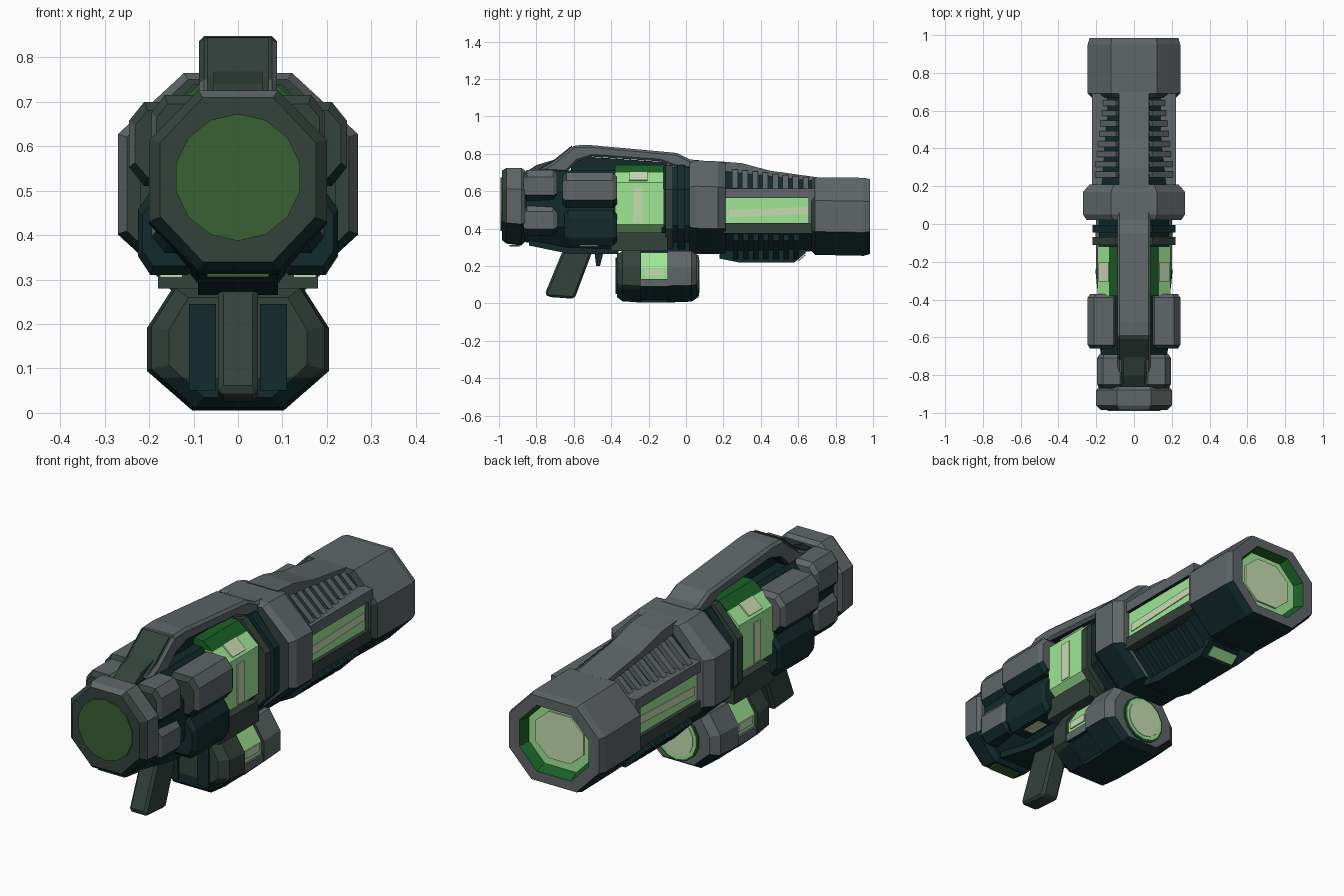
import bpy, bmesh, math
from mathutils import Matrix, Vector

if "Cube" in bpy.data.objects:
    bpy.data.objects.remove(bpy.data.objects["Cube"])


def material(name, *rgb):
    m = bpy.data.materials.new(name)
    m.use_nodes = True
    m.diffuse_color = (*rgb, 1)
    m.node_tree.nodes["Principled BSDF"].inputs["Base Color"].default_value = (*rgb, 1)
    return m


GREY = material("gunmetal grey", .115, .133, .14)
OLIVE = material("dark olive grey", .034, .054, .044)
TEAL = material("dark teal", .006, .024, .025)
BRIGHT = material("bright green glow", .42, .98, .37)
PALE = material("pale green glow", .57, .72, .44)
GREEN = material("mid green", .010, .12, .02)
DISC = material("deep green", .042, .12, .034)


def finish(name, bm, mats, mirror=False, count=1, step=(0, 0, 0)):
    bmesh.ops.recalc_face_normals(bm, faces=bm.faces)
    mats = list(mats)
    if GREY in mats:
        # Grey armour has olive front plates and teal belly plates
        armour, extra = mats.index(GREY), len(mats)
        mats += [OLIVE, TEAL]
        for f in bm.faces:
            if f.material_index == armour:
                if f.normal.z < -.35:
                    f.material_index = extra + 1
                elif f.normal.y < -.6:
                    f.material_index = extra
    mesh = bpy.data.meshes.new(name)
    bm.to_mesh(mesh)
    bm.free()
    for m in mats:
        mesh.materials.append(m)
    ob = bpy.data.objects.new(name, mesh)
    bpy.context.collection.objects.link(ob)
    if count > 1:
        arr = ob.modifiers.new("repeat", "ARRAY")
        arr.use_relative_offset = False
        arr.use_constant_offset = True
        arr.constant_offset_displace = step
        arr.count = count
    if mirror:
        ob.modifiers.new("mirror", "MIRROR")
    return ob


def loft(name, sections, mats=(GREY,), bands=None, tx=.45, sz=.45, cx=0, mirror=False, bx=None, split=None):
    """Octagonal tube along y; sections are (y, half width, bottom, top).
    Faces above the split height take the second material."""
    bx = bx or tx
    half = [(tx, 1), (1, sz), (1, -sz), (bx, -1)]
    profile = half + [(-x, z) for x, z in reversed(half)]
    bm = bmesh.new()
    rings = []
    for y, w, z0, z1 in sections:
        mid, h = (z0 + z1) / 2, (z1 - z0) / 2
        rings.append([bm.verts.new((cx + x * w, y, mid + z * h)) for x, z in profile])
    bands = bands or [0] * (len(rings) + 1)
    bm.faces.new(rings[0]).material_index = bands[0]
    for i, (a, b) in enumerate(zip(rings, rings[1:])):
        for k in range(8):
            f = bm.faces.new((a[k], a[k - 1], b[k - 1], b[k]))
            f.material_index = bands[i + 1]
    bm.faces.new(rings[-1]).material_index = bands[-1]
    if split:
        bmesh.ops.bisect_plane(bm, geom=bm.verts[:] + bm.edges[:] + bm.faces[:],
                               plane_co=(0, 0, split), plane_no=(0, 0, 1))
        for f in bm.faces:
            f.material_index = int(f.calc_center_median().z > split)
    return finish(name, bm, mats, mirror)


def slab(name, outline, x0, x1, mat, mirror=False, bevel=0.0):
    """Side outline of (y, z) points pushed across from x0 to x1."""
    bm = bmesh.new()
    face = bm.faces.new([bm.verts.new((x0, y, z)) for y, z in outline])
    ext = bmesh.ops.extrude_face_region(bm, geom=[face])["geom"]
    bmesh.ops.translate(bm, vec=(x1 - x0, 0, 0),
                        verts=[v for v in ext if isinstance(v, bmesh.types.BMVert)])
    ob = finish(name, bm, [mat], mirror)
    if bevel:
        mod = ob.modifiers.new("bevel", "BEVEL")
        mod.width, mod.segments = bevel, 1
    return ob


def rect(y0, y1, z0, z1):
    return [(y0, z0), (y1, z0), (y1, z1), (y0, z1)]


def slats(name, centre, size, tilt, mat, count, step):
    bm = bmesh.new()
    place = (Matrix.Translation(Vector(centre)) @ Matrix.Rotation(math.radians(tilt), 4, "Y")
             @ Matrix.Diagonal((*size, 1)))
    bmesh.ops.create_cube(bm, size=1, matrix=place)
    return finish(name, bm, [mat], True, count, step)


def disc(name, y, z, radius, depth, mat, sides=14):
    bm = bmesh.new()
    bmesh.ops.create_cone(bm, cap_ends=True, segments=sides, radius1=radius, radius2=radius, depth=depth,
                          matrix=Matrix.Translation((0, y, z)) @ Matrix.Rotation(math.pi / 2, 4, "X"))
    return finish(name, bm, [mat])


# Front cap and its disc
loft("front_cap", [(-.985, .175, .34, .71), (-.96, .2, .32, .725), (-.88, .2, .31, .725), (-.86, .185, .33, .71)])
disc("front_disc", -.987, .53, .143, .008, DISC)
slab("cap_belly_light", rect(-.945, -.89, .306, .314), -.07, .07, DISC)

# Dark core running through the front half
loft("front_core", [(-.87, .17, .33, .7), (-.64, .18, .29, .71), (-.38, .18, .28, .71)], [TEAL])

# Pods around the front body
for name, y0, y1, x, w, z0, z1, mat in (
        ("cap_upper_pod", -.87, -.69, .12, .075, .54, .715, GREY),
        ("cap_lower_pod", -.87, -.69, .12, .075, .36, .53, GREY),
        ("body_upper_pod", -.66, -.37, .16, .085, .51, .7, GREY),
        ("body_lower_pod", -.65, -.37, .155, .07, .31, .5, TEAL)):
    loft(name, [(y0, w * .85, z0 + .02, z1 - .02), (y0 + .02, w, z0, z1),
                (y1 - .02, w, z0, z1), (y1, w * .85, z0 + .02, z1 - .02)],
         [mat], cx=x, mirror=True, tx=.6, sz=.55)
slab("pod_belly_light", rect(-.57, -.47, .305, .312), .125, .175, PALE, True)
slab("belly_plate", [(-.84, .31), (-.62, .265), (-.36, .265), (-.36, .34), (-.84, .36)], -.09, .09, TEAL)

# Glowing chamber: bright sides, green roof
loft("chamber", [(-.38, .192, .33, .74), (-.12, .192, .33, .74)], [BRIGHT, GREEN], sz=.55, split=.7)
slab("chamber_streak", rect(-.28, -.23, .43, .62), .18, .196, PALE, True)
slats("chamber_shoulder_streak", (.158, -.255, .681), (.07, .1, .008), 41, PALE, 1, (0, 0, 0))
slab("chamber_frame_lower", rect(-.4, -.1, .28, .38), -.18, .18, OLIVE)

# Dark joint rings and the big collar
loft("joint_core", [(-.13, .185, .3, .73), (.05, .185, .3, .73)], [TEAL])
for i, (y, mat) in enumerate(((-.11, OLIVE), (-.045, TEAL))):
    loft(f"joint_ring_{i + 1}", [(y, .22, .27, .74), (y + .04, .22, .27, .74)], [mat])
loft("collar", [(.02, .25, .28, .75), (.05, .27, .265, .765), (.17, .27, .265, .76), (.21, .235, .27, .75)])

# Barrel with top cover, keel, side windows and vents
loft("barrel_core", [(.2, .195, .27, .71), (.7, .195, .28, .655)], [TEAL], tx=.4, sz=.45)
slab("barrel_top_cover", [(.18, .62), (.7, .6), (.7, .675), (.45, .71), (.3, .75), (.18, .76)], -.08, .08, GREY)
slab("barrel_keel", [(.18, .24), (.28, .22), (.58, .22), (.64, .27), (.64, .36), (.18, .36)], -.09, .09, TEAL)
slab("keel_light", [(.595, .228), (.635, .261), (.64, .257), (.6, .224)], -.08, .06, BRIGHT)
slab("window_rail_upper", rect(.2, .69, .565, .615), .14, .222, GREY, True)
slab("window_rail_lower", rect(.2, .69, .375, .43), .14, .222, OLIVE, True)
slab("side_window", rect(.2, .67, .43, .565), .15, .205, BRIGHT, True)
slab("side_window_streak", [(.23, .46), (.65, .48), (.65, .515), (.23, .5)], .2, .209, PALE, True)
slab("window_end_frame", rect(.655, .69, .42, .575), .14, .222, GREY, True)
slats("upper_vents", (.142, .262, .656), (.15, .031, .03), 42, GREY, 8, (0, .054, -.006))
slats("lower_vents", (.145, .265, .305), (.14, .03, .05), -45, TEAL, 7, (0, .054, 0))

# Muzzle with recessed glowing bore
loft("muzzle", [(.67, .225, .28, .66), (.69, .245, .26, .675), (.95, .245, .255, .672), (.985, .235, .265, .665),
                (.985, .18, .31, .62), (.935, .165, .33, .61)],
     [GREY, GREEN, BRIGHT], [0, 0, 0, 0, 0, 1, 2], tx=.5, sz=.4)
loft("bore_glow", [(.93, .125, .365, .585), (.943, .125, .365, .585)], [PALE])

# Top rail bridging over the chamber
slab("top_rail", [(-.8, .71), (-.72, .75), (-.6, .845), (-.52, .848), (-.05, .805), (.02, .77), (.08, .765),
                  (.08, .71), (-.06, .73), (-.14, .76), (-.5, .785), (-.58, .76), (-.64, .7)],
     -.088, .088, GREY, bevel=.012)
slab("rail_front_face", [(-.79, .718), (-.72, .757), (-.61, .845), (-.61, .835), (-.72, .745)], -.07, .07, OLIVE)
slab("rail_front_foot", [(-.86, .7), (-.8, .74), (-.7, .77), (-.62, .7)], -.055, .055, OLIVE)
slab("rail_spine", [(-.62, .7), (-.1, .7), (-.1, .755), (-.6, .79)], -.035, .035, TEAL)

# Slanted grip and trigger
slab("grip", [(-.755, .05), (-.735, .035), (-.6, .025), (-.59, .04), (-.5, .28), (-.66, .28)],
     -.045, .045, OLIVE, bevel=.012)
slab("trigger", [(-.49, .28), (-.48, .2), (-.46, .2), (-.44, .28)], -.02, .02, TEAL)

# Drum below, with wrapped side windows and a glowing rear disc
drum = dict(tx=.72, bx=.5, sz=.35)
loft("drum_front", [(-.37, .155, .035, .26), (-.34, .195, .012, .28), (-.24, .205, .005, .28)],
     [TEAL, OLIVE], split=.08, **drum)
loft("drum_window", [(-.25, .19, .015, .272), (-.08, .19, .015, .272)], [TEAL, BRIGHT], split=.125, **drum)
loft("drum_rear", [(-.1, .205, .005, .28), (.03, .2, .01, .28), (.06, .165, .03, .26)], **drum)
slab("drum_lower_side", rect(-.25, -.09, .09, .13), .1, .2, GREY, True)
slab("drum_floor", rect(-.25, -.09, .005, .05), -.1, .1, TEAL)
slab("drum_window_streak", rect(-.22, -.12, .15, .185), .18, .196, PALE, True)
slab("drum_mount", rect(-.3, .02, .25, .33), -.12, .12, TEAL)
slab("drum_front_panel", rect(-.376, -.368, .05, .245), .05, .11, TEAL, True)
disc("drum_disc_ring", .061, .145, .113, .012, GREEN)
disc("drum_disc_glow", .064, .145, .104, .012, BRIGHT)
disc("drum_disc", .068, .145, .088, .01, PALE)
